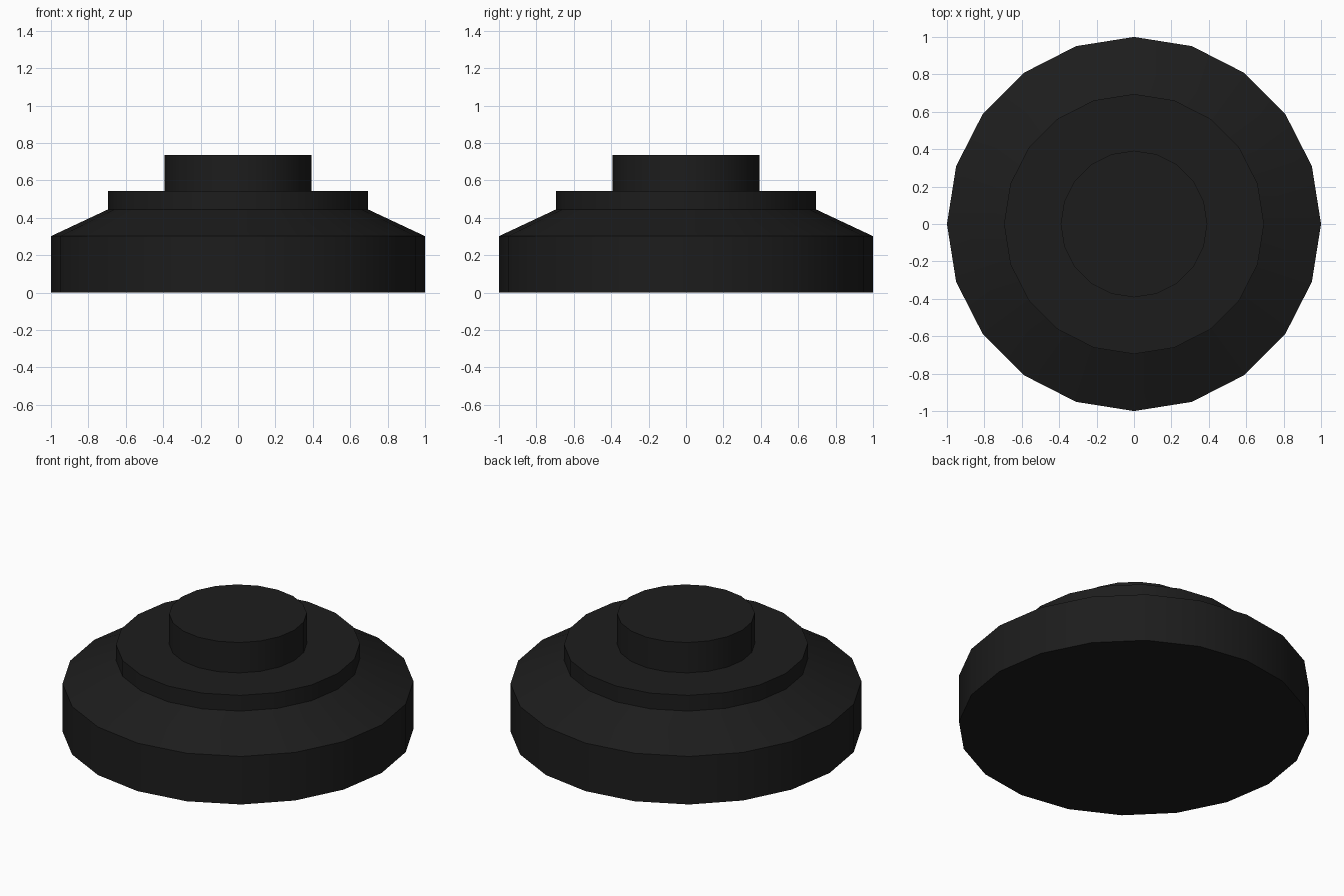
import bpy, bmesh, math

if "Cube" in bpy.data.objects:
    bpy.data.objects.remove(bpy.data.objects["Cube"])

SIDES = 20

black = bpy.data.materials.new("black_plastic")
black.diffuse_color = (0.012, 0.012, 0.012, 1)
black.use_nodes = True
black.node_tree.nodes["Principled BSDF"].inputs["Base Color"].default_value = black.diffuse_color


def turned(name, profile):
    """Closed solid of revolution from (radius, z) points, bottom to top."""
    bm = bmesh.new()
    rings = []
    for r, z in profile:
        rings.append([bm.verts.new((r * math.cos(2 * math.pi * i / SIDES),
                                    r * math.sin(2 * math.pi * i / SIDES), z))
                      for i in range(SIDES)])
    for low, high in zip(rings, rings[1:]):
        for i in range(SIDES):
            j = (i + 1) % SIDES
            bm.faces.new((low[i], low[j], high[j], high[i]))
    bm.faces.new(rings[0][::-1])
    bm.faces.new(rings[-1])
    mesh = bpy.data.meshes.new(name)
    bm.to_mesh(mesh)
    bm.free()
    mesh.materials.append(black)
    ob = bpy.data.objects.new(name, mesh)
    bpy.context.collection.objects.link(ob)
    bpy.ops.object.select_all(action='DESELECT')
    ob.select_set(True)
    bpy.context.view_layer.objects.active = ob
    bpy.ops.object.shade_smooth_by_angle(angle=math.radians(30))
    return ob


# One stepped body: wide base, sloped shoulder, collar and top knob
turned("stepped_knob", [
    (1.0, 0.0), (1.0, 0.302),       # base wall
    (0.695, 0.445), (0.695, 0.544),  # shoulder and collar
    (0.392, 0.544), (0.392, 0.735),  # ledge and knob
])
